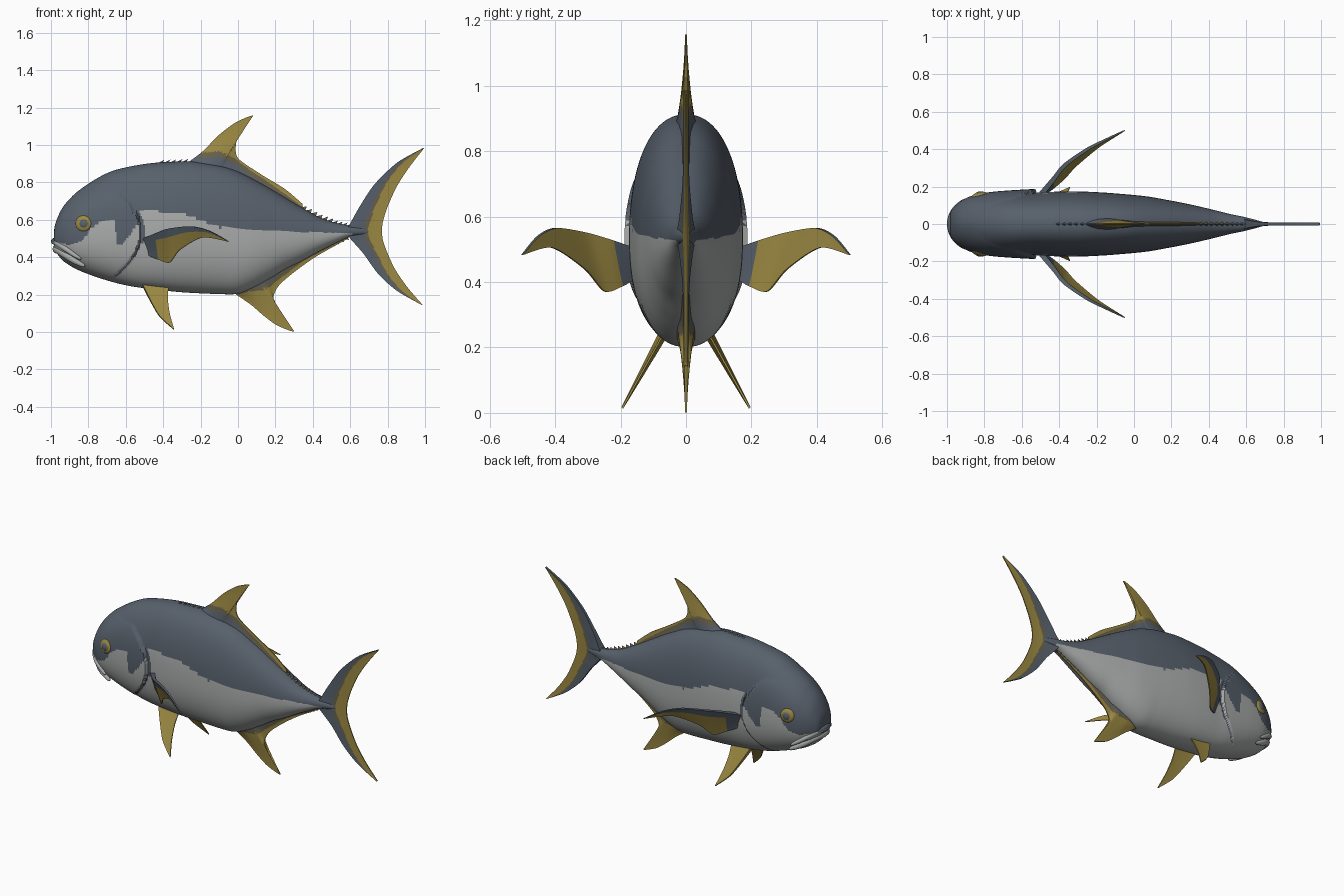
import bpy, bmesh, math
from mathutils import Vector

if "Cube" in bpy.data.objects:
    bpy.data.objects.remove(bpy.data.objects["Cube"])


def material(name, col):
    m = bpy.data.materials.new(name)
    m.diffuse_color = (*col, 1)
    m.use_nodes = True
    m.node_tree.nodes["Principled BSDF"].inputs["Base Color"].default_value = m.diffuse_color
    return m


BLUE = material("slate blue", (0.095, 0.117, 0.148))
PALE = material("pale grey", (0.40, 0.41, 0.41))
GOLD = material("dull gold", (0.33, 0.25, 0.055))
OLIVE = material("dark olive", (0.135, 0.118, 0.07))


def spline(pts, u, k=0.4):
    """Smooth curve through pts, u from 0 to 1."""
    n = len(pts) - 1
    i = min(int(u * n), n - 1)
    t = u * n - i
    p = [Vector(pts[max(0, min(n, j))]) for j in (i - 1, i, i + 1, i + 2)]
    a, b = (p[2] - p[0]) * k, (p[3] - p[1]) * k
    return (p[1] * (2*t**3 - 3*t*t + 1) + a * (t**3 - 2*t*t + t)
            + p[2] * (3*t*t - 2*t**3) + b * (t**3 - t*t))


def level(pts, x):
    """Straight-line lookup of z at x."""
    for (x0, z0), (x1, z1) in zip(pts, pts[1:]):
        if x <= x1:
            return z0 + (z1 - z0) * max(0, x - x0) / (x1 - x0)
    return pts[-1][1]


def finish(bm, name, mats, mirror=False, angle=40):
    bmesh.ops.recalc_face_normals(bm, faces=bm.faces)
    me = bpy.data.meshes.new(name)
    bm.to_mesh(me)
    bm.free()
    ob = bpy.data.objects.new(name, me)
    bpy.context.collection.objects.link(ob)
    for m in mats:
        me.materials.append(m)
    bpy.ops.object.select_all(action='DESELECT')
    ob.select_set(True)
    bpy.context.view_layer.objects.active = ob
    bpy.ops.object.shade_smooth_by_angle(angle=math.radians(angle))
    if mirror:
        mod = ob.modifiers.new("mirror", 'MIRROR')
        mod.use_axis = (False, True, False)
        mod.use_mirror_merge = False


# Body: x, top, bottom, half width
STATIONS = [
    (-.985, .53, .455, .045), (-.975, .585, .43, .075), (-.94, .662, .385, .112),
    (-.89, .722, .35, .142), (-.84, .765, .325, .157), (-.76, .818, .295, .165),
    (-.68, .858, .27, .167), (-.60, .88, .25, .167), (-.52, .895, .237, .167),
    (-.44, .905, .228, .172), (-.35, .910, .217, .174), (-.26, .912, .21, .173),
    (-.16, .90, .205, .168), (-.08, .885, .202, .162), (0, .858, .205, .155),
    (.08, .818, .235, .146), (.17, .768, .285, .13), (.25, .72, .335, .115),
    (.33, .672, .375, .098), (.44, .612, .435, .072), (.52, .585, .475, .052),
    (.58, .572, .503, .04), (.64, .562, .515, .025), (.70, .55, .525, .008)]
TOP = [(s[0], s[1]) for s in STATIONS]
BOTTOM = [(s[0], s[2]) for s in STATIONS]
# Edges between the blue back and the pale side
FLANK = [(-.5, .65), (-.42, .645), (-.28, .63), (-.1, .56), (.17, .54), (.7, .525)]
CHEEK = [(-1, .49), (-.9, .465), (-.83, .49), (-.78, .56), (-.74, .585), (-.66, .60),
         (-.65, .47), (-.62, .47), (-.57, .53), (-.52, .60)]


def gill_x(z):
    return -.52 - 2.6 * (z - .53) ** 2


def station(u):
    """Smooth station values along the body."""
    x, top, bot = spline([s[:3] for s in STATIONS], u, .5)
    w = spline([(s[3], 0) for s in STATIONS], u, .5)[0]
    return x, top, bot, max(w, .004)


def is_pale(c):
    d = c.x - gill_x(c.z)
    if d < 0:
        return c.z < level(CHEEK, c.x)
    gap = .024 if c.z > .48 else .010 if c.z > .3 else 0
    return c.z < level(FLANK, c.x) and d > gap and c.x < .61


def body():
    bm = bmesh.new()
    rings, sides, grid = 253, 152, []
    for i in range(rings + 1):
        x, top, bot, w = station(i / rings)
        mid = bot + .45 * (top - bot)
        # squarer belly behind the jaw, narrower forehead
        belly = .9 - .18 * math.exp(-((x + .55) / .22) ** 2)
        brow = .9 + .2 * max(0, min(1, (-.65 - x) / .25))
        ring = []
        for j in range(sides):
            a = 2 * math.pi * j / sides
            c, s = math.cos(a), math.sin(a)
            h = math.copysign(abs(s) ** .9, s)
            z = mid + h * ((top - mid) if s > 0 else (mid - bot))
            y = w * math.copysign(abs(c) ** (brow if s > 0 else belly), c)
            # raised gill cover with a sharp rear edge
            d = gill_x(z) - x
            if 0 < d < .35 and .27 < z < .76:
                y *= 1 + .13 * (1 - d / .35) * math.sin(math.pi * (z - .27) / .49) ** .5
            ring.append(bm.verts.new((x, y, z)))
        grid.append(ring)
    for r0, r1 in zip(grid, grid[1:]):
        for j in range(sides):
            k = (j + 1) % sides
            f = bm.faces.new((r0[j], r0[k], r1[k], r1[j]))
            f.material_index = int(is_pale(f.calc_center_median()))
    bm.faces.new(grid[0])
    bm.faces.new(grid[-1])
    finish(bm, "body", [BLUE, PALE], angle=50)


def fin(name, base, edge, thick, paint, side=(0, 1, 0), mirror=False, nu=80, nv=20):
    """Blade between a base line and an outer edge; paint(point, u, v, face side) picks the colour."""
    if len(base[0]) == 2:
        base, edge = ([(x, 0, z) for x, z in line] for line in (base, edge))
    side = Vector(side).normalized()
    bm = bmesh.new()
    g = [[], []]
    for i in range(nu + 1):
        b, e = spline(base, i / nu), spline(edge, i / nu)
        for k, sgn in enumerate((1, -1)):
            g[k].append([bm.verts.new(b.lerp(e, j / nv) + side * sgn * (thick(i / nu) * (1 - j / nv) ** 1.6 + .003))
                         for j in range(nv + 1)])

    def face(vs, i, j, k=0):
        f = bm.faces.new(vs)
        f.material_index = int(paint(f.calc_center_median(), (i + .5) / nu, min(1, (j + .5) / nv), k))

    for i in range(nu):
        for j in range(nv):
            for k, s in enumerate(g):
                face((s[i][j], s[i+1][j], s[i+1][j+1], s[i][j+1]), i, j, k)
        for j in (0, nv):
            face((g[0][i][j], g[0][i+1][j], g[1][i+1][j], g[1][i][j]), i, j)
    for i in (0, nu):
        for j in range(nv):
            face((g[0][i][j], g[0][i][j+1], g[1][i][j+1], g[1][i][j]), i, j)
    finish(bm, name, [BLUE, GOLD, OLIVE], mirror, 60)


def shade(d, band):
    """Gold past the line, a band of olive before it, then blue."""
    return 1 if d > 0 else 2 if d > -band else 0


def spines(name, line, x0, x1, count, lean, height, mat):
    """Row of small swept-back points rooted in the body outline."""
    bm = bmesh.new()
    step = (x1 - x0) / count
    sink = math.copysign(.008, height)
    for i in range(count):
        x = x0 + step * i
        z, ze = level(line, x) - sink, level(line, x + step) - sink
        v = [bm.verts.new(c) for c in ((x, 0, z), (x + step, .014, ze), (x + step, -.014, ze),
                                       (x + step + lean, 0, ze + sink + height))]
        for t in ((0, 1, 2), (0, 1, 3), (0, 2, 3), (1, 2, 3)):
            bm.faces.new([v[k] for k in t])
    finish(bm, name, [mat], angle=20)


body()

# Upright fins
DORSAL_EDGE = [(-.27, .985), (-.2, .96), (-.1, .965), (-.02, .93), (.05, .875), (.15, .81), (.35, .665)]
ANAL_EDGE = [(-.02, .20), (.05, .215), (.12, .225), (.17, .24), (.21, .275), (.35, .38), (.58, .50)]
fin("dorsal_fin",
    [(-.27, .88), (-.22, .88), (-.17, .88), (-.13, .88), (-.11, .87), (-.09, .86), (-.05, .85),
     (.0, .83), (.13, .76), (.25, .69), (.35, .63)],
    [(-.27, .905), (-.19, .965), (-.10, 1.055), (-.01, 1.122), (.08, 1.157), (.02, 1.09), (-.01, 1.01),
     (.0, .93), (.12, .845), (.25, .765), (.345, .685)],
    lambda u: .034 - .022 * u, lambda p, u, v, k: shade(p.z - level(DORSAL_EDGE, p.x), .03))
fin("anal_fin",
    [(-.02, .23), (.03, .24), (.06, .25), (.09, .27), (.11, .28), (.13, .29), (.15, .31),
     (.18, .325), (.24, .36), (.32, .40), (.42, .45), (.56, .51)],
    [(-.01, .20), (.07, .145), (.14, .085), (.21, .035), (.30, .002), (.25, .06), (.205, .13),
     (.19, .19), (.22, .25), (.30, .32), (.42, .405), (.58, .495)],
    lambda u: .034 - .022 * u, lambda p, u, v, k: shade(level(ANAL_EDGE, p.x) - p.z, .03))
fin("tail_fin",
    [(.992, .985), (.85, .905), (.73, .79), (.65, .67), (.60, .58), (.58, .54),
     (.60, .50), (.67, .42), (.75, .31), (.85, .22), (.985, .143)],
    [(.995, .983), (.915, .88), (.85, .78), (.80, .67), (.775, .59), (.77, .54),
     (.775, .49), (.80, .42), (.84, .335), (.905, .24), (.987, .145)],
    lambda u: .004 + .022 * math.sin(math.pi * u) ** 6,
    lambda p, u, v, k: shade(v - .6 + .45 * abs(2 * u - 1) ** 2.5, .12))

# Paired fins
fin("pectoral_fin",
    [(-.50, .155, .50), (-.43, .24, .53), (-.37, .315, .552), (-.25, .40, .565), (-.15, .452, .54), (-.05, .50, .485)],
    [(-.48, .155, .41), (-.42, .20, .385), (-.365, .25, .372), (-.31, .31, .44), (-.19, .41, .505), (-.05, .50, .483)],
    lambda u: .012 * (1 - u), lambda p, u, v, k: u > .17 and (v > .24 or k == 1),
    side=(-.6, .8, 0), mirror=True, nu=40)


def pelvic(pts):
    return [(x, .07 + (.24 - z) * .555, z) for x, z in pts]


fin("pelvic_fin",
    pelvic([(-.51, .25), (-.47, .17), (-.42, .085), (-.345, .015)]),
    pelvic([(-.37, .25), (-.375, .18), (-.365, .10), (-.342, .015)]),
    lambda u: .012 * (1 - u), lambda p, u, v, k: 1, side=(0, .87, .48), mirror=True, nu=30)

# Small spines and finlets along the back and belly
spines("back_spines", TOP, -.44, -.28, 5, .015, .014, BLUE)
spines("upper_finlets", TOP, .33, .50, 6, .01, .016, OLIVE)
spines("upper_rear_finlets", TOP, .50, .60, 4, .01, .012, BLUE)
spines("lower_finlets", BOTTOM, .40, .61, 8, .01, -.012, OLIVE)


# Lips: tapered tubes wrapped around the snout, blue at the front of the upper lip
def lip(name, half, radius, blue_above):
    bm = bmesh.new()
    path = [(x, -y, z) for x, y, z in half[:0:-1]] + half
    n, m, rings = 48, 12, []
    for i in range(n + 1):
        u = i / n
        p = spline(path, u, .5)
        d = (spline(path, min(1, u + .01), .5) - spline(path, max(0, u - .01), .5)).normalized()
        s = d.cross(Vector((0, 0, 1))).normalized()
        t = s.cross(d)
        r = radius * (.25 + .75 * math.sin(math.pi * u) ** .6)
        rings.append([bm.verts.new(p + (s * math.cos(a) + t * math.sin(a)) * r)
                      for a in (2 * math.pi * k / m for k in range(m))])
    for r0, r1 in zip(rings, rings[1:]):
        for k in range(m):
            f = bm.faces.new((r0[k], r0[k-1], r1[k-1], r1[k]))
            f.material_index = int(f.calc_center_median().z > blue_above)
    bm.faces.new(rings[0])
    bm.faces.new(rings[-1])
    finish(bm, name, [PALE, BLUE], angle=60)


lip("upper_lip", [(-.982, 0, .485), (-.967, .06, .477), (-.925, .108, .447), (-.88, .13, .415), (-.84, .14, .39)],
    .018, .482)
lip("lower_lip", [(-.968, 0, .443), (-.955, .05, .437), (-.91, .092, .405), (-.87, .112, .378), (-.82, .125, .352)],
    .024, 1)


# Eyes: gold ring with a darker pupil, facing outward
def eye_part(name, radius, depth, y, mat):
    bm = bmesh.new()
    bmesh.ops.create_uvsphere(bm, u_segments=28, v_segments=14, radius=1)
    tilt = Vector((-.22, 1, .12)).to_track_quat('Z', 'Y')
    for v in bm.verts:
        v.co = tilt @ Vector((v.co.x * radius, v.co.y * radius, v.co.z * depth)) + Vector((-.825, y, .58))
    finish(bm, name, [mat], True)


eye_part("eye_ring", .045, .020, .150, GOLD)
eye_part("eye_pupil", .027, .014, .160, BLUE)
